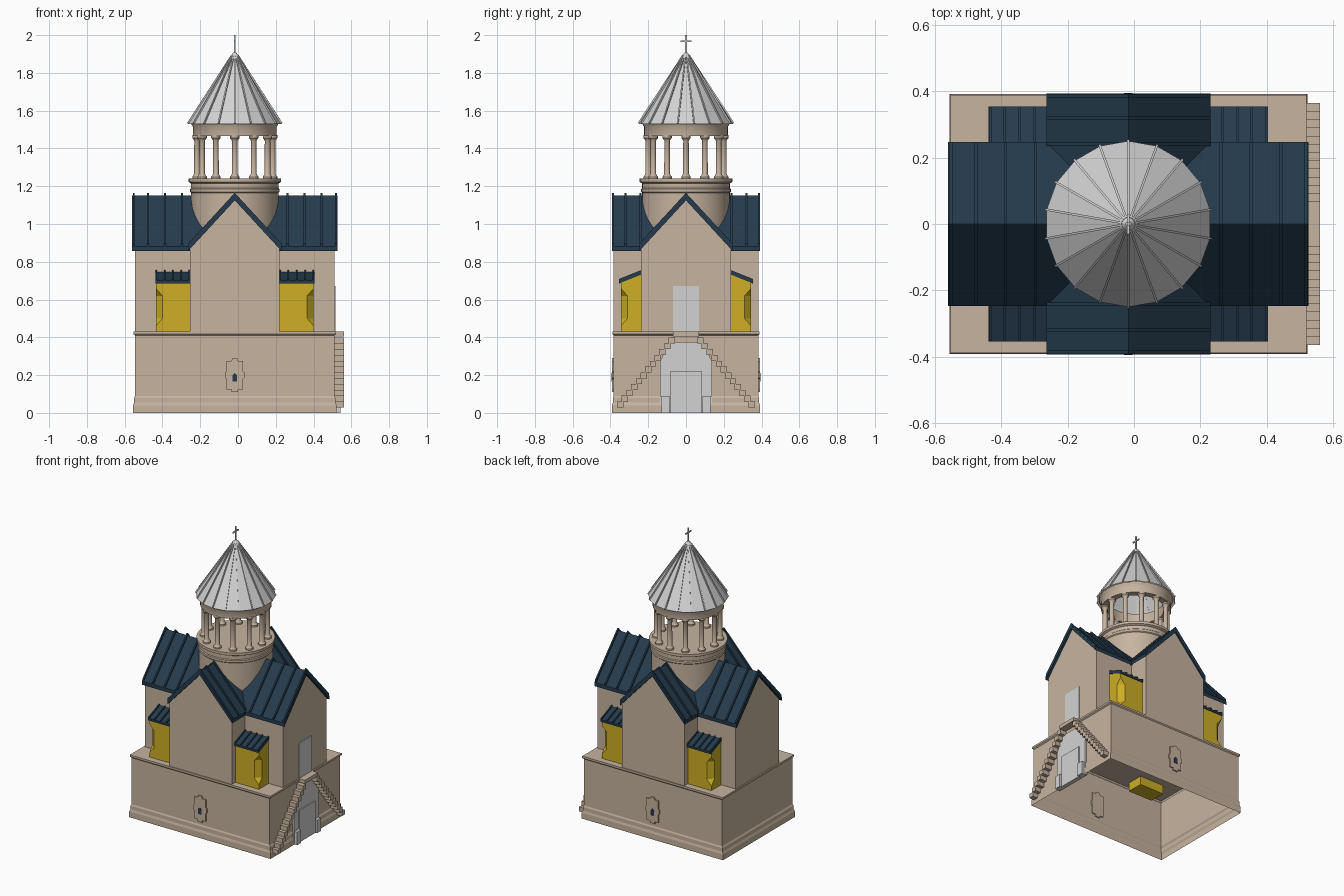
import bpy, bmesh, math
from mathutils import Matrix, Vector

if "Cube" in bpy.data.objects:
    bpy.data.objects.remove(bpy.data.objects["Cube"])

CX = -0.017          # the building axis sits slightly left of centre


def material(name, rgb):
    m = bpy.data.materials.new(name)
    m.diffuse_color = (*rgb, 1)
    m.use_nodes = True
    m.node_tree.nodes["Principled BSDF"].inputs["Base Color"].default_value = m.diffuse_color
    return m


STONE = material("beige stone", (0.57, 0.455, 0.35))
NAVY = material("navy roof", (0.018, 0.044, 0.074))
YELLOW = material("yellow", (0.61, 0.43, 0.018))
GREY = material("light grey", (0.65, 0.65, 0.65))


# ---- helpers: every piece is (vertices, faces) ----
def loft(rings, cap0=True, cap1=True, loop=False):
    n, m = len(rings[0]), len(rings)
    verts = [Vector(p) for r in rings for p in r]
    faces = []
    for k in range(m if loop else m - 1):
        a, b = k * n, ((k + 1) % m) * n
        for i in range(n):
            j = (i + 1) % n
            faces.append((a + i, a + j, b + j, b + i))
    if cap0 and not loop:
        faces.append(tuple(range(n)))
    if cap1 and not loop:
        faces.append(tuple(range((m - 1) * n, m * n)))
    return verts, faces


def prism(axis, pts, a, b):
    if axis == "x":
        return loft([[(t, u, z) for u, z in pts] for t in (a, b)])
    return loft([[(u, t, z) for u, z in pts] for t in (a, b)])


def box(x0, x1, y0, y1, z0, z1):
    return prism("x", [(y0, z0), (y1, z0), (y1, z1), (y0, z1)], x0, x1)


def lathe(profile, n, start=0.0, at=(CX, 0), caps=True, loop=False):
    rings = [[(at[0] + r * math.cos(start + math.tau * i / n),
               at[1] + r * math.sin(start + math.tau * i / n), z)
              for i in range(n)] for r, z in profile]
    return loft(rings, caps, caps, loop)


def turn(piece, angle):
    c = Vector((CX, 0, 0))
    rot = Matrix.Rotation(angle, 3, "Z")
    return [rot @ (v - c) + c for v in piece[0]], piece[1]


def make(name, mat, pieces, smooth=False):
    bm = bmesh.new()
    for verts, faces in pieces:
        vs = [bm.verts.new(v) for v in verts]
        for f in faces:
            bm.faces.new([vs[i] for i in f])
    bmesh.ops.remove_doubles(bm, verts=bm.verts, dist=1e-6)
    bmesh.ops.recalc_face_normals(bm, faces=bm.faces)
    me = bpy.data.meshes.new(name)
    bm.to_mesh(me)
    bm.free()
    me.materials.append(mat)
    ob = bpy.data.objects.new(name, me)
    bpy.context.collection.objects.link(ob)
    if smooth:
        bpy.ops.object.select_all(action="DESELECT")
        ob.select_set(True)
        bpy.context.view_layer.objects.active = ob
        bpy.ops.object.shade_smooth_by_angle(angle=math.radians(35))
    return ob


# ---- base: hollow plinth with foot moulding and top lip ----
HX, HY = 0.527, 0.383
base = [(0.012, 0), (0.012, 0.04), (0.006, 0.055), (0.006, 0.08), (0, 0.09),
        (0, 0.41), (0.009, 0.417), (0.009, 0.43)]
make("base", STONE, [loft([[(CX + sx * (HX + o), sy * (HY + o * 0.7), z)
     for sx, sy in ((-1, -1), (1, -1), (1, 1), (-1, 1))] for o, z in base], cap0=False)])

# ---- cross-shaped upper walls with gables ----
RIDGE, SLOPE, W = 1.155, 1.085, 0.238


def gable(c):
    e = RIDGE - 0.015 - SLOPE * W
    return [(c - W, 0.43), (c + W, 0.43), (c + W, e), (c, RIDGE - 0.015), (c - W, e)]


def chevron(c, top, bottom, w=0.247):
    e = RIDGE - SLOPE * w
    return [(c - w, e + top), (c, RIDGE + top), (c + w, e + top),
            (c + w, e + bottom), (c, RIDGE + bottom), (c - w, e + bottom)]


make("nave_walls", STONE, [prism("x", gable(0), CX - HX, CX + HX)])
make("transept_walls", STONE, [prism("y", gable(CX), -HY, HY)])

# ---- crossing roofs with standing seams ----
make("nave_roof", NAVY, [prism("x", chevron(0, -0.005, -0.03), CX - 0.543, CX + 0.543)])
make("transept_roof", NAVY, [prism("y", chevron(CX, -0.005, -0.03), -0.393, 0.393)])
seams = []
for s in (-1, 1):
    for d in (0.28, 0.37, 0.46, 0.535):
        x = CX + s * d
        seams.append(prism("x", chevron(0, 0.01, -0.01), x - 0.005, x + 0.005))
    for d in (0.24, 0.32, 0.386):
        seams.append(prism("y", chevron(CX, 0.01, -0.01), s * d - 0.005, s * d + 0.005))
make("roof_seams", NAVY, seams)

# ---- four yellow corner bays with stopped chamfers and lean-to roofs ----
bays, bay_roofs = [], []
for sx in (-1, 1):
    for sy in (-1, 1):
        def P(x, y, z):
            return (CX + sx * x, sy * y, z)
        rings = []
        for z, c in ((0.37, 0), (0.46, 0), (0.5, 0.035), (0.62, 0.035), (0.66, 0), (0.69, 0)):
            lift = 0.045 if z == 0.69 else 0
            rings.append([P(0.23, 0.23, z + lift), P(0.418, 0.23, z + lift),
                          P(0.418, 0.345 - c, z), P(0.418 - c, 0.345, z), P(0.23, 0.345, z)])
        bays.append(loft(rings))
        roof = [(sy * 0.23, 0.75), (sy * 0.354, 0.7), (sy * 0.354, 0.685), (sy * 0.23, 0.735)]
        bay_roofs.append(prism("x", roof, CX + sx * 0.23, CX + sx * 0.421))
        rib = [(u, z + 0.009) for u, z in roof]
        for k in range(5):
            x = CX + sx * (0.24 + 0.044 * k)
            bay_roofs.append(prism("x", rib, x - 0.004, x + 0.004))
make("corner_bays", YELLOW, bays)
make("corner_bay_roofs", NAVY, bay_roofs)

# ---- carved wall panels with a small window, front and back ----
panels, slits = [], []
half = [(0.018, 0.11), (0.018, 0.125), (0.044, 0.125), (0.044, 0.18), (0.051, 0.185),
        (0.051, 0.215), (0.044, 0.22), (0.044, 0.275), (0.018, 0.275), (0.012, 0.29)]
outline = [(CX + x, z) for x, z in half] + [(CX - x, z) for x, z in reversed(half)]
slit = [(CX - 0.013, 0.165), (CX + 0.013, 0.165), (CX + 0.013, 0.198), (CX, 0.212), (CX - 0.013, 0.198)]
for s in (-1, 1):
    panels.append(prism("y", outline, s * 0.376, s * 0.391))
    slits.append(prism("y", slit, s * 0.388, s * 0.394))
make("wall_panels", STONE, panels)
make("wall_panel_windows", NAVY, slits)

# ---- double staircase and landing on the right side ----
steps = [box(0.505, 0.56, -0.07, 0.07, 0.405, 0.43)]
N, RUN, RISE = 12, 0.0248, 0.0308
for s in (-1, 1):
    for i in range(N):
        y, z = 0.365 - RUN * i, 0.06 + RISE * i
        steps.append(box(0.505, 0.56, s * (y - RUN - 0.009), s * y, z - RISE, z))
make("staircase", STONE, steps)

# ---- lower portal and doors ----
portal = [(-0.137, 0), (0.137, 0), (0.137, 0.27), (0.105, 0.345), (0.075, 0.375),
          (-0.075, 0.375), (-0.105, 0.345), (-0.137, 0.27)]
make("lower_portal", GREY, [prism("x", portal, 0.5, 0.522)]
     + [box(0.5, 0.542, s * 0.088, s * 0.13, 0, 0.09) for s in (-1, 1)])
make("lower_door", GREY, [box(0.5, 0.53, -0.085, 0.085, 0, 0.22)])
make("upper_door", GREY, [box(0.5, 0.515, -0.07, 0.07, 0.43, 0.672)])

# ---- drum ----
make("drum", STONE, [lathe([(0.232, 0.85), (0.232, 1.165), (0.237, 1.17), (0.237, 1.185),
     (0.232, 1.19), (0.232, 1.215), (0.245, 1.222), (0.245, 1.24)], 48)], smooth=True)

# ---- open ring of twelve columns ----
cols = []
col = [(0.025, 1.235), (0.025, 1.25), (0.019, 1.258), (0.0155, 1.265), (0.0145, 1.44),
       (0.019, 1.448), (0.025, 1.455), (0.025, 1.47)]
for k in range(12):
    a = math.tau * k / 12
    cols.append(lathe(col, 12, at=(CX + 0.2 * math.cos(a), 0.2 * math.sin(a))))
make("columns", STONE, cols, smooth=True)
make("column_ring", STONE, [lathe([(0.222, 1.465), (0.222, 1.515), (0.234, 1.535),
     (0.18, 1.535), (0.18, 1.465)], 48, loop=True)], smooth=True)

# ---- eighteen-sided cone roof with seams, cap and cross ----
A0 = math.radians(10)
make("cone_roof", GREY, [lathe([(0.25, 1.53), (0.012, 1.895)], 18, A0, caps=False)])
bar = [(CX + r, z) for r, z in ((0.249, 1.53), (0.014, 1.885), (0.02, 1.895), (0.255, 1.536))]
make("cone_seams", GREY, [turn(prism("y", bar, -0.0035, 0.0035), A0 + math.tau * k / 18)
                          for k in range(18)])
make("cone_cap", GREY, [lathe([(0.028, 1.875), (0.026, 1.885), (0.008, 1.908)], 18, A0)])
make("cross", GREY, [box(CX - 0.004, CX + 0.004, -0.004, 0.004, 1.89, 2.0),
                     box(CX - 0.0035, CX + 0.0035, -0.03, 0.03, 1.963, 1.971)])
